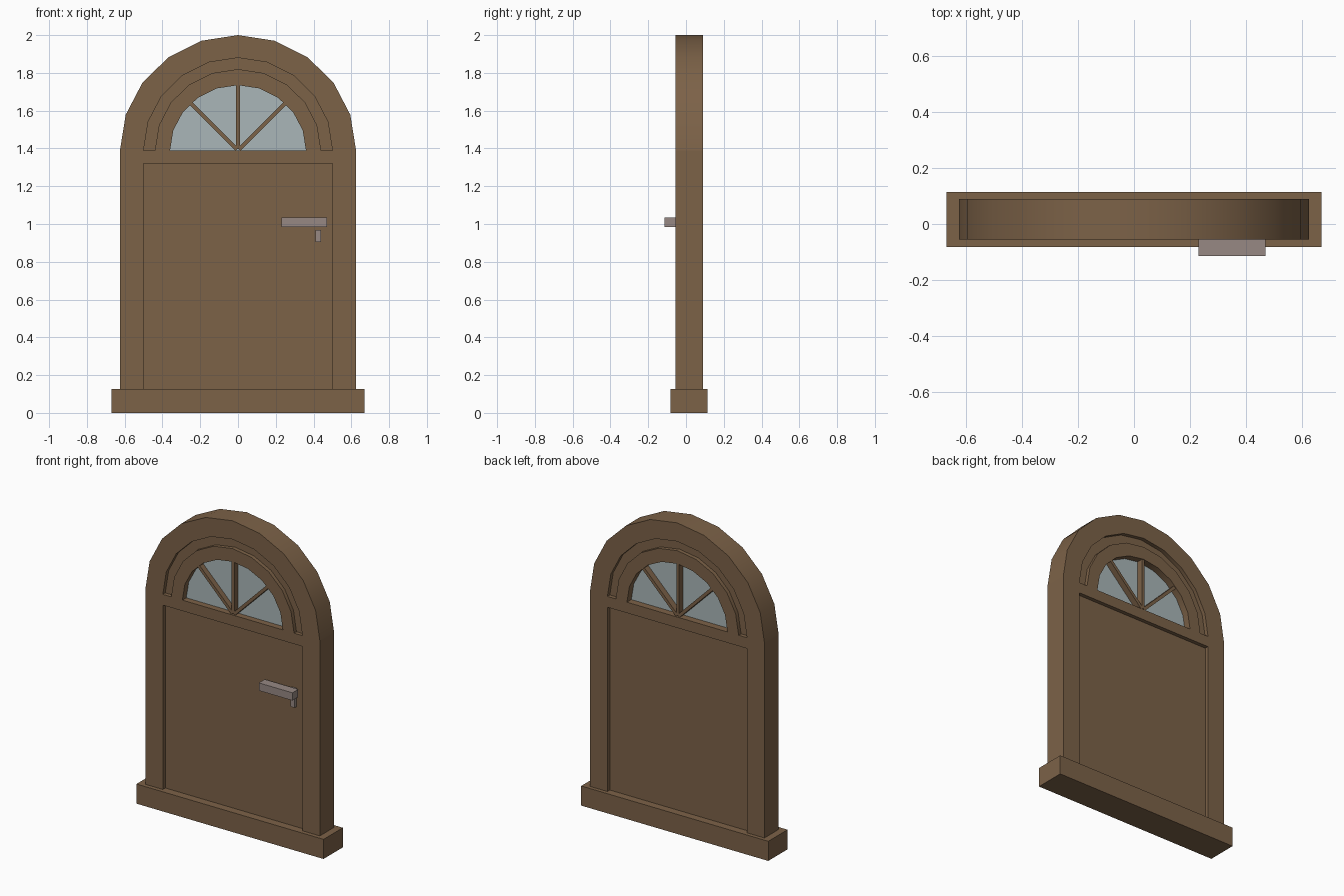
import bpy, bmesh, math

cube = bpy.data.objects.get("Cube")
if cube:
    bpy.data.objects.remove(cube, do_unlink=True)

FRONT, BACK = -0.055, 0.09      # faces of the frame
SPRING = 1.39                   # height where the arch starts
SEGMENTS = 10


def material(name, color):
    m = bpy.data.materials.new(name)
    m.use_nodes = True
    m.diffuse_color = (*color, 1)
    m.node_tree.nodes["Principled BSDF"].inputs["Base Color"].default_value = (*color, 1)
    return m


wood = material("brown wood", (0.202, 0.122, 0.064))
glass = material("pale glass", (0.40, 0.47, 0.48))
metal = material("grey metal", (0.31, 0.25, 0.23))


def finish(name, bm, mat, smooth=False):
    bmesh.ops.recalc_face_normals(bm, faces=bm.faces)
    mesh = bpy.data.meshes.new(name)
    bm.to_mesh(mesh)
    bm.free()
    mesh.materials.append(mat)
    obj = bpy.data.objects.new(name, mesh)
    bpy.context.collection.objects.link(obj)
    if smooth:
        bpy.ops.object.select_all(action="DESELECT")
        obj.select_set(True)
        bpy.context.view_layer.objects.active = obj
        bpy.ops.object.shade_smooth_by_angle(angle=math.radians(30))
    return obj


def prism(name, faces, y0, y1, mat, smooth=False):
    """Extrude flat x-z polygons from y0 to y1."""
    bm = bmesh.new()
    for points in faces:
        bm.faces.new([bm.verts.new((x, y0, z)) for x, z in points])
    bmesh.ops.remove_doubles(bm, verts=bm.verts, dist=1e-5)
    new = bmesh.ops.extrude_face_region(bm, geom=bm.faces[:], use_keep_orig=True)
    verts = [g for g in new["geom"] if isinstance(g, bmesh.types.BMVert)]
    bmesh.ops.translate(bm, verts=verts, vec=(0, y1 - y0, 0))
    return finish(name, bm, mat, smooth)


def box(name, x0, x1, y0, y1, z0, z1, mat):
    return prism(name, [[(x0, z0), (x1, z0), (x1, z1), (x0, z1)]], y0, y1, mat)


def arc(rx, rz):
    steps = [math.pi * i / SEGMENTS for i in range(SEGMENTS + 1)]
    return [(rx * math.cos(a), SPRING + rz * math.sin(a)) for a in steps]


def arch(name, outer, inner, y0, y1):
    a, b = arc(*outer), arc(*inner)
    quads = [[a[i], a[i + 1], b[i + 1], b[i]] for i in range(SEGMENTS)]
    return prism(name, quads, y0, y1, wood, smooth=True)


# Threshold, posts, rail and recessed door panel
box("threshold", -0.67, 0.67, -0.082, 0.115, 0, 0.127, wood)
for side, s in (("left", 1), ("right", -1)):
    box(side + "_post", *sorted((s * 0.5, s * 0.625)), FRONT, BACK, 0.127, SPRING, wood)
box("middle_rail", -0.5, 0.5, FRONT, BACK, 1.32, SPRING, wood)
box("door_panel", -0.5, 0.5, -0.03, 0.065, 0.127, 1.32, wood)

# Arch with a recessed groove around the fanlight
arch("outer_arch", (0.625, 0.61), (0.5, 0.49), FRONT, BACK)
arch("arch_groove", (0.5, 0.49), (0.44, 0.43), -0.03, 0.065)
arch("fanlight_frame", (0.44, 0.43), (0.36, 0.345), FRONT, BACK)
prism("fanlight_glass", [arc(0.36, 0.345)], -0.015, 0.045, glass)

# Fanlight glazing bars
for name, degrees in (("left_bar", 45), ("middle_bar", 90), ("right_bar", 135)):
    a = math.radians(degrees)
    dx, dz, w, length = math.cos(a), math.sin(a), 0.01, 0.35
    corners = [(-w, 0.008), (w, 0.008), (w, length), (-w, length)]
    prism(name, [[(d * dx - o * dz, SPRING + d * dz + o * dx) for o, d in corners]],
          FRONT + 0.005, BACK - 0.005, wood)

# Door handle with its stem and the lock below
box("handle_lever", 0.23, 0.47, -0.115, -0.055, 0.985, 1.035, metal)
box("handle_stem", 0.41, 0.44, -0.055, -0.03, 0.995, 1.025, metal)
box("lock", 0.41, 0.44, -0.05, -0.03, 0.905, 0.967, metal)
